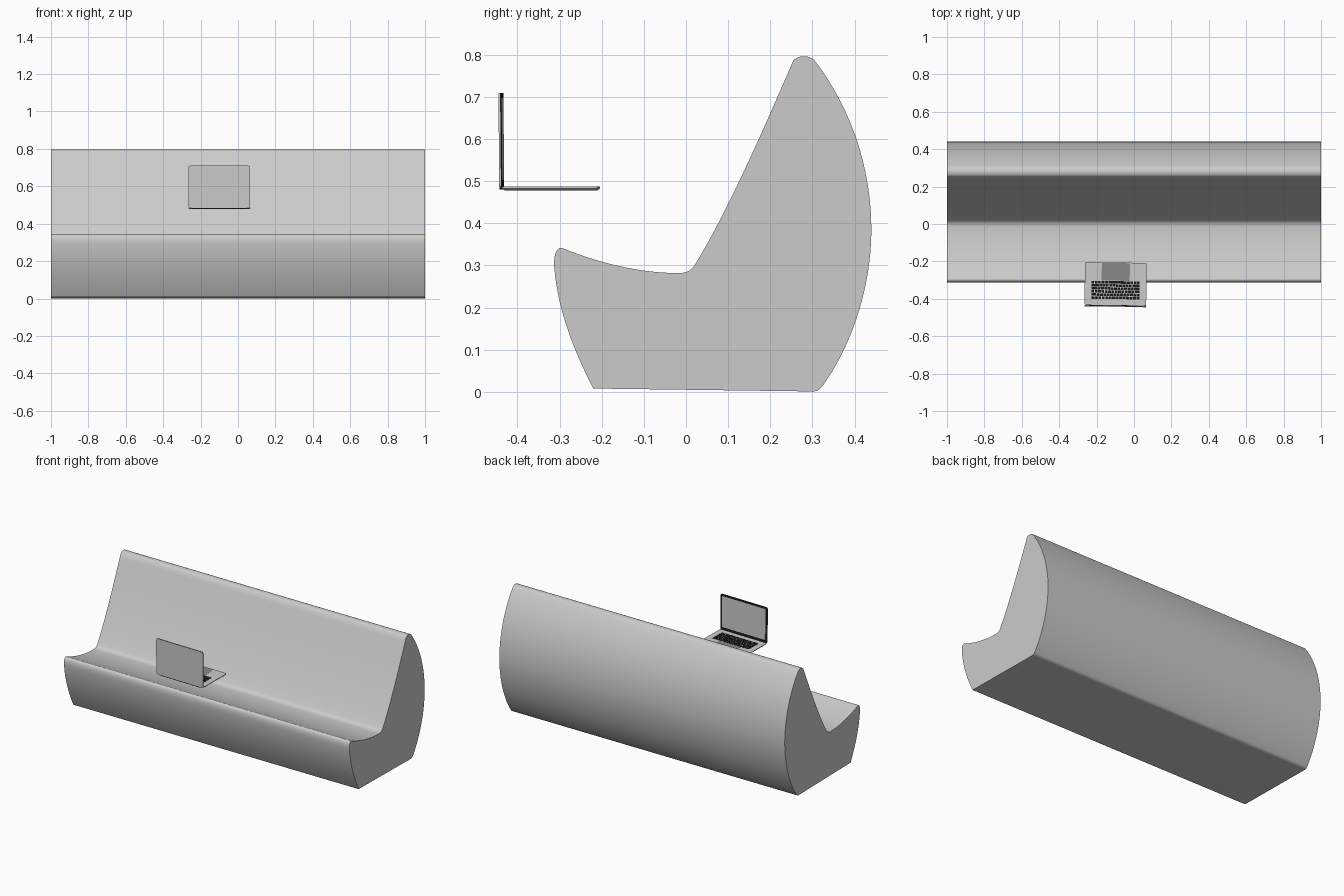
import bpy, bmesh, math
from mathutils import Matrix, Vector
from mathutils.geometry import interpolate_bezier

if "Cube" in bpy.data.objects:
    bpy.data.objects.remove(bpy.data.objects["Cube"])


def material(name, v):
    m = bpy.data.materials.new(name)
    m.diffuse_color = (v, v, v, 1)
    m.use_nodes = True
    m.node_tree.nodes["Principled BSDF"].inputs["Base Color"].default_value = m.diffuse_color
    return m


black = material("black", 0.01)
dark = material("dark_grey", 0.25)


def finish(name, bm, mat=None, angle=30):
    bmesh.ops.recalc_face_normals(bm, faces=bm.faces[:])
    me = bpy.data.meshes.new(name)
    bm.to_mesh(me)
    bm.free()
    ob = bpy.data.objects.new(name, me)
    bpy.context.collection.objects.link(ob)
    if mat:
        me.materials.append(mat)
    bpy.ops.object.select_all(action='DESELECT')
    ob.select_set(True)
    bpy.context.view_layer.objects.active = ob
    bpy.ops.object.shade_smooth_by_angle(angle=math.radians(angle))
    return ob


# Bench: side profile as bezier spans (handle, handle, end), extruded along x
start = (0.325, 0.015)
spans = [
    ((0.40, 0.12), (0.44, 0.26), (0.44, 0.385), 20),        # lower back
    ((0.44, 0.55), (0.38, 0.69), (0.305, 0.787), 20),       # upper back
    ((0.293, 0.80), (0.267, 0.80), (0.255, 0.787), 8),      # top edge
    ((0.18, 0.615), (0.10, 0.43), (0.02, 0.30), 20),        # backrest
    ((0.01, 0.286), (0.0, 0.282), (-0.02, 0.282), 8),       # crease
    ((-0.11, 0.282), (-0.21, 0.307), (-0.29, 0.340), 16),   # seat
    ((-0.308, 0.348), (-0.314, 0.325), (-0.313, 0.30), 8),  # front lip
    ((-0.306, 0.20), (-0.268, 0.10), (-0.22, 0.008), 16),   # front
    ((-0.05, 0.006), (0.13, 0.003), (0.30, 0.001), 2),      # underside
    ((0.31, 0.0), (0.319, 0.006), start, 6),                # rear bottom edge
]
profile = []
p = start
for h1, h2, e, n in spans:
    pts = interpolate_bezier(*[Vector((*q, 0)) for q in (p, h1, h2, e)], n + 1)
    profile += pts[:-1]
    p = e
bm = bmesh.new()
face = bm.faces.new([bm.verts.new((-1, q.x, q.y)) for q in profile])
ext = bmesh.ops.extrude_face_region(bm, geom=[face], use_keep_orig=True)
bmesh.ops.translate(bm, vec=(2, 0, 0),
                    verts=[g for g in ext["geom"] if isinstance(g, bmesh.types.BMVert)])
finish("bench", bm)

# Laptop placement: origin at the hinge, slightly turned
place = Matrix.Translation((-0.10, -0.437, 0.478)) @ Matrix.Rotation(math.radians(-0.8), 4, 'Z')
upright = Matrix.Rotation(math.radians(90.5), 4, 'X')


def add_slab(bm, size, loc, r=0, taper=1, rot=Matrix()):
    """Box with rounded corners; taper shrinks its lower face."""
    vs = bmesh.ops.create_cube(bm, size=1)["verts"]
    bmesh.ops.scale(bm, vec=size, verts=vs)
    if r:
        edges = [e for e in bm.edges if abs(e.verts[0].co.z - e.verts[1].co.z) > size[2] / 2]
        bmesh.ops.bevel(bm, geom=edges, offset=r, segments=5, profile=0.5, affect='EDGES')
        vs = bm.verts[:]
    for v in vs:
        if v.co.z < 0:
            v.co.x *= taper
            v.co.y *= taper
    bmesh.ops.transform(bm, matrix=place @ rot @ Matrix.Translation(loc), verts=vs)


def slab(name, size, loc, r=0, taper=1, rot=Matrix(), mat=None):
    bm = bmesh.new()
    add_slab(bm, size, loc, r, taper, rot)
    return finish(name, bm, mat)


# Base halves, trackpad and hinge
slab("laptop_base", (0.33, 0.229, 0.004), (0, 0.1165, 0.007), 0.01)
slab("laptop_underside", (0.33, 0.229, 0.005), (0, 0.1165, 0.0025), 0.01, 0.94)
slab("trackpad", (0.15, 0.094, 0.0006), (0, 0.181, 0.0091), 0.003, mat=dark)
slab("hinge", (0.29, 0.007, 0.008), (0, 0.0, 0.006), mat=black)

# Lid: shell, dark bezel, screen
slab("lid_shell", (0.33, 0.226, 0.004), (0, 0.119, 0.002), 0.01, rot=upright)
slab("lid_bezel", (0.329, 0.225, 0.003), (0, 0.119, -0.0015), 0.01, rot=upright, mat=black)
slab("screen", (0.306, 0.196, 0.0006), (0, 0.123, -0.0031), 0.002, rot=upright)

# Keyboard: rows of keys, space bar in the last row
bm = bmesh.new()
width, top, pitch, gap = 0.26, 0.034, 0.0165, 0.003
rows = [[1] * 14, [1] * 13 + [1.6], [1.6] + [1] * 13, [1.9] + [1] * 11 + [1.9],
        [2.4] + [1] * 10 + [2.4], [1, 1, 1, 1.3, 5.5, 1.3, 1, 1, 1, 1]]
for i, row in enumerate(rows):
    unit = width / sum(row)
    x = width / 2
    for k in row:
        w = k * unit
        add_slab(bm, (w - gap, pitch - gap, 0.0012),
                 (x - w / 2, top + (i + 0.5) * pitch, 0.0095))
        x -= w
finish("keyboard", bm, black)
